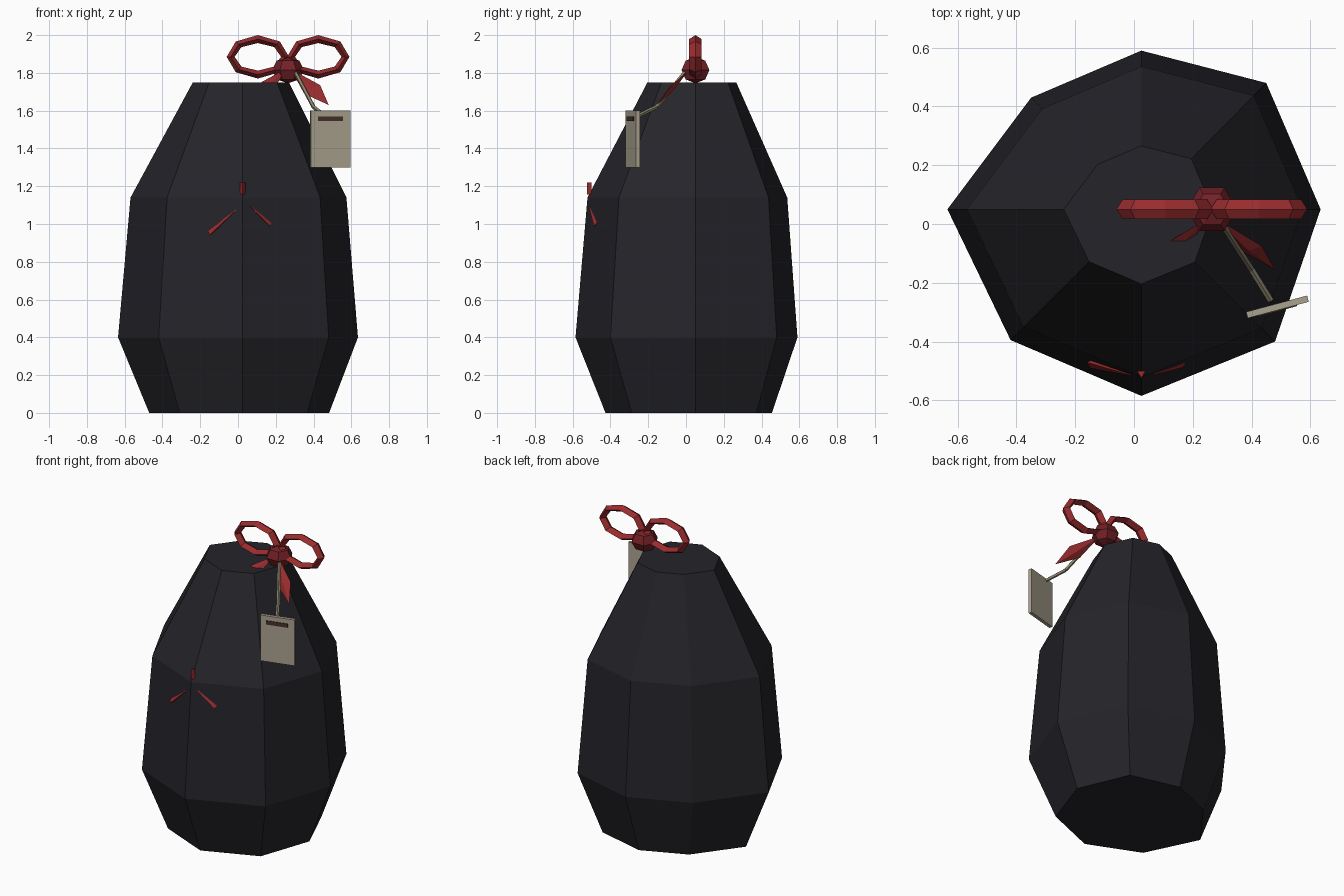
import bpy, bmesh
from math import radians, cos, sin, pi
from mathutils import Vector, Matrix

if "Cube" in bpy.data.objects:
    bpy.data.objects.remove(bpy.data.objects["Cube"])


def material(name, rgb):
    m = bpy.data.materials.new(name)
    m.diffuse_color = (*rgb, 1)
    m.use_nodes = True
    m.node_tree.nodes["Principled BSDF"].inputs["Base Color"].default_value = m.diffuse_color
    return m


BLACK = material("black_sack", (0.018, 0.018, 0.023))
RED = material("red_ribbon", (0.32, 0.025, 0.027))
DARK_RED = material("dark_red", (0.17, 0.015, 0.02))
CARD = material("card", (0.40, 0.36, 0.27))
STRING = material("string", (0.26, 0.23, 0.15))
BROWN = material("brown", (0.06, 0.03, 0.025))


def finish(name, bm, mat):
    bmesh.ops.recalc_face_normals(bm, faces=bm.faces)
    me = bpy.data.meshes.new(name)
    bm.to_mesh(me)
    bm.free()
    me.materials.append(mat)
    ob = bpy.data.objects.new(name, me)
    bpy.context.collection.objects.link(ob)
    return ob


def loft(name, rings, mat, closed=False):
    """Skin a list of vertex rings; cap the ends unless the loft is closed."""
    bm = bmesh.new()
    vs = [[bm.verts.new(p) for p in r] for r in rings]
    n = len(vs[0])
    for a, b in zip(vs, vs[1:] + vs[:1] if closed else vs[1:]):
        for i in range(n):
            j = (i + 1) % n
            bm.faces.new((a[i], a[j], b[j], b[i]))
    if not closed:
        bm.faces.new(vs[0])
        bm.faces.new(vs[-1])
    return finish(name, bm, mat)


def rod(name, a, b, r1, r2, sides, mat):
    """Tapered rod from a to b."""
    a, b = Vector(a), Vector(b)
    d = b - a
    bm = bmesh.new()
    bmesh.ops.create_cone(bm, cap_ends=True, segments=sides, radius1=r1, radius2=r2, depth=d.length,
                          matrix=Matrix.Translation((a + b) / 2) @ d.to_track_quat('Z', 'Y').to_matrix().to_4x4())
    return finish(name, bm, mat)


def box(name, centre, size, turn, mat):
    bm = bmesh.new()
    bmesh.ops.create_cube(bm, size=1, matrix=Matrix.Translation(centre) @ Matrix.Rotation(turn, 4, 'Z')
                          @ Matrix.Diagonal((*size, 1)))
    return finish(name, bm, mat)


# Sack body: one irregular octagon scaled up the height
CX, CY = 0.025, 0.05
outline = [(-0.635, 0.05), (-0.42, -0.395), (0.025, -0.585), (0.48, -0.40),
           (0.635, 0.05), (0.45, 0.48), (0.025, 0.59), (-0.35, 0.43)]
loft("sack_body", [[(CX + (x - CX) * s, CY + (y - CY) * s, z) for x, y in outline]
                   for z, s in ((0, 0.75), (0.40, 1), (1.14, 0.9), (1.75, 0.4))], BLACK)

# Bow knot
KX, KY = 0.265, 0.05
bm = bmesh.new()
bmesh.ops.create_uvsphere(bm, u_segments=6, v_segments=4, radius=1,
                          matrix=Matrix.Translation((KX, KY, 1.815)) @ Matrix.Diagonal((0.085, 0.085, 0.07, 1))
                          @ Matrix.Rotation(pi / 2, 4, 'Z'))
finish("bow_knot", bm, DARK_RED)

for side, s in (("left", -1), ("right", 1)):
    # Bow loops: eight-segment oval rings with a diamond section
    rings = []
    for i in range(8):
        a = i * pi / 4
        rings.append([(KX + s * 0.16 + (0.144 + u) * cos(a), KY + v, 1.885 + (0.094 + u) * sin(a))
                      for u, v in ((0.021, 0), (0, 0.033), (-0.021, 0), (0, -0.033))])
    loft(side + "_bow_loop", rings, RED, closed=True)

    # Ribbon tails: flattened leaf shapes
    root, tip, p, q = [Vector((KX + s * x, y, z)) for x, y, z in
                       ((0.015, 0.02, 1.82), (0.215, -0.155, 1.63), (0.17, -0.075, 1.735), (0.085, -0.085, 1.69))]
    mid = (p + q) / 2
    off = (tip - root).cross(p - q).normalized() * 0.014
    bm = bmesh.new()
    r, t, *ring = [bm.verts.new(c) for c in (root, tip, p, mid + off, q, mid - off)]
    for i in range(4):
        for end in (r, t):
            bm.faces.new((end, ring[i], ring[(i + 1) % 4]))
    finish(side + "_ribbon_tail", bm, RED)

# Tag string in two pieces
path = [(0.30, 0.0, 1.81), (0.40, -0.155, 1.62), (0.465, -0.26, 1.57)]
for i in (0, 1):
    rod("tag_string_%d" % (i + 1), path[i], path[i + 1], 0.011, 0.011, 5, STRING)

# Tag with a dark slot bar on its front
turn = radians(15)
box("tag", (0.488, -0.282, 1.45), (0.215, 0.022, 0.30), turn, CARD)
box("tag_bar", (0.489, -0.293, 1.557), (0.135, 0.008, 0.025), turn, BROWN)

# Red marks on the sack front
rod("centre_mark", (0.025, -0.508, 1.155), (0.025, -0.508, 1.22), 0.017, 0.017, 3, RED)
rod("left_mark", (-0.15, -0.474, 0.95), (-0.01, -0.515, 1.075), 0.018, 0.002, 3, RED)
rod("right_mark", (0.168, -0.474, 0.995), (0.065, -0.513, 1.095), 0.015, 0.002, 3, RED)
